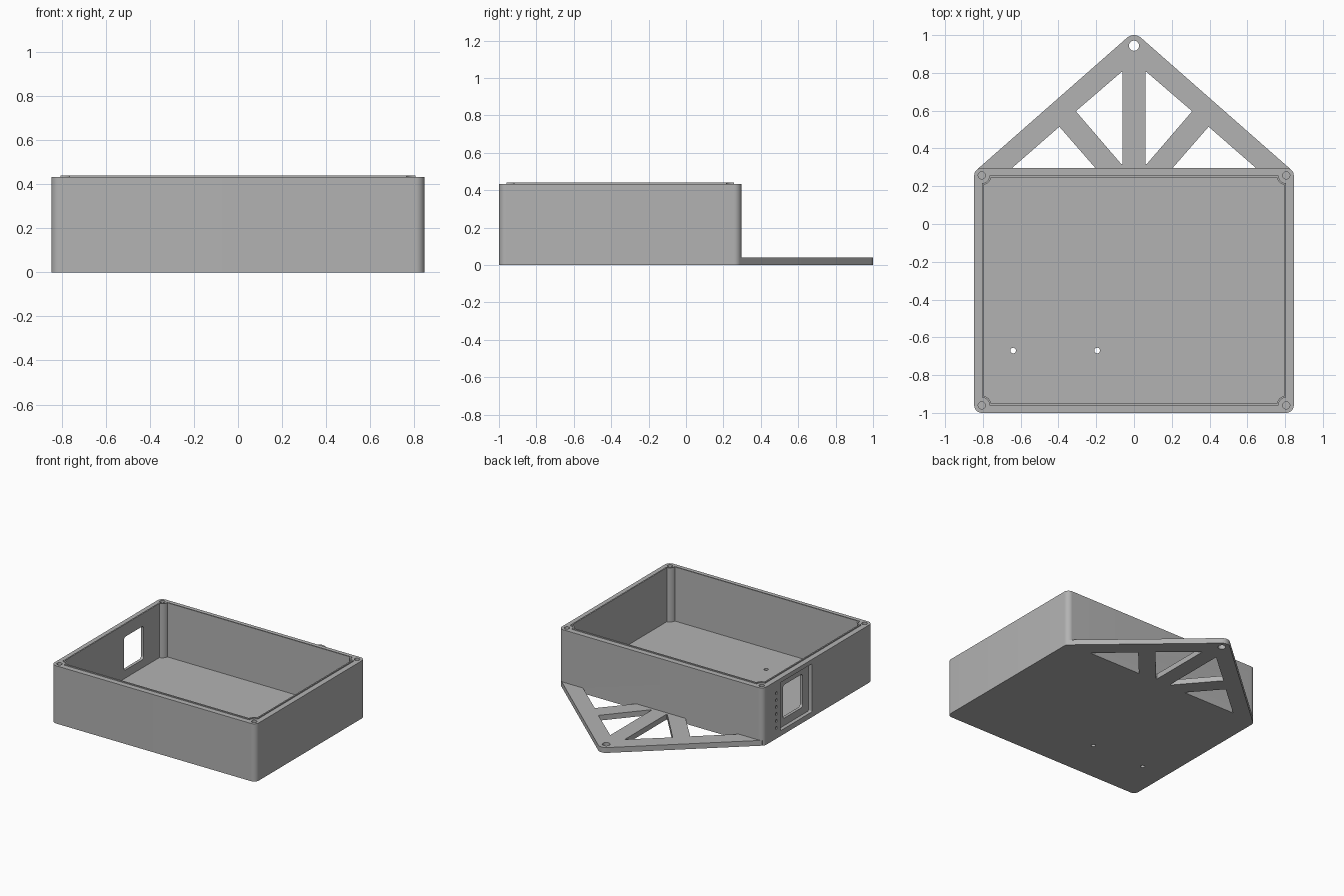
import bpy, bmesh
from math import sin, cos, asin, pi, radians

cube = bpy.data.objects.get("Cube")
if cube:
    bpy.data.objects.remove(cube, do_unlink=True)

grey = bpy.data.materials.new("plain grey")
grey.use_nodes = True
tone = (0.45, 0.45, 0.45, 1)
grey.diffuse_color = tone
grey.node_tree.nodes["Principled BSDF"].inputs["Base Color"].default_value = tone

# Main dimensions
HX, FRONT, BACK = 0.846, -1.0, 0.297
CY, HY = (FRONT + BACK) / 2, (BACK - FRONT) / 2
WALL_TOP, LIP_TOP, FLOOR = 0.432, 0.44, 0.035
R = 0.04                                  # corner radius, screw inset
SIGNS = [(1, 1), (-1, 1), (-1, -1), (1, -1)]


def arc(cx, cy, r, a0, a1, n=10):
    return [(cx + r * cos(a0 + (a1 - a0) * i / n),
             cy + r * sin(a0 + (a1 - a0) * i / n)) for i in range(n + 1)]


def circle(cx, cy, r, n=28):
    return arc(cx, cy, r, 0, 2 * pi, n)[:-1]


def rounded_rect(cx, cy, hx, hy, r):
    pts = []
    for i, (sx, sy) in enumerate(SIGNS):
        pts += arc(cx + sx * (hx - r), cy + sy * (hy - r), r, i * pi / 2, (i + 1) * pi / 2)
    return pts


def notched_rect(r, d):
    """Rectangle set d inside the screw centres, notched round each screw."""
    pts, off = [], asin(d / r)
    for i, (sx, sy) in enumerate(SIGNS):
        turn = i * pi / 2
        pts += arc(sx * (HX - R), CY + sy * (HY - R), r,
                   turn + 1.5 * pi - off, turn + pi + off)
    return pts


def prism(name, pts, lo, hi, axis="z"):
    """Extrude a 2D outline along z, or a (y, z) outline along x."""
    def place(p, h):
        return (p[0], p[1], h) if axis == "z" else (h, p[0], p[1])
    bm = bmesh.new()
    a = [bm.verts.new(place(p, lo)) for p in pts]
    b = [bm.verts.new(place(p, hi)) for p in pts]
    bm.faces.new(a)
    bm.faces.new(b)
    for i in range(len(pts)):
        j = (i + 1) % len(pts)
        bm.faces.new((a[i], a[j], b[j], b[i]))
    bmesh.ops.recalc_face_normals(bm, faces=bm.faces)
    mesh = bpy.data.meshes.new(name)
    bm.to_mesh(mesh)
    bm.free()
    mesh.materials.append(grey)
    obj = bpy.data.objects.new(name, mesh)
    bpy.context.collection.objects.link(obj)
    return obj


def combine(target, tool, operation="DIFFERENCE"):
    mod = target.modifiers.new("combine", "BOOLEAN")
    mod.operation, mod.solver, mod.object = operation, "EXACT", tool
    bpy.context.view_layer.objects.active = target
    bpy.ops.object.modifier_apply(modifier=mod.name)
    bpy.data.objects.remove(tool, do_unlink=True)


# Hanging bracket: triangle with rounded apex, tangent to the box corners
slope = radians(41.2)
apex_y, apex_r = 0.944, 0.056
sx, sy = HX - R + R * sin(slope), BACK - R + R * cos(slope)
outline = [(-sx, BACK - 0.03), (sx, BACK - 0.03), (sx, sy)]
outline += arc(0, apex_y, apex_r, pi / 2 - slope, pi / 2 + slope) + [(-sx, sy)]
bracket = prism("hanging_bracket", outline, 0, 0.04)
combine(bracket, prism("hang_hole", circle(0, apex_y, 0.027), -0.1, 0.1))
for s in (-1, 1):
    for tri in ([(0.645, BACK), (0.395, 0.515), (0.205, BACK)],
                [(0.06, 0.81), (0.308, 0.597), (0.068, 0.318), (0.06, 0.318)]):
        combine(bracket, prism("truss_gap", [(s * x, y) for x, y in tri], -0.1, 0.1))

# Box shell with raised lip and corner screw posts
box = prism("enclosure_box", rounded_rect(0, CY, HX, HY, R), 0, WALL_TOP)
combine(box, prism("lip", notched_rect(0.041, 0), 0.4, LIP_TOP), "UNION")
combine(box, prism("cavity", notched_rect(0.051, 0.01), FLOOR, 0.6))
combine(box, bracket, "UNION")

# Screw holes in the posts
for x, y in SIGNS:
    combine(box, prism("screw_hole", circle(x * (HX - R), CY + y * (HY - R), 0.019),
                       0.25, 0.6))

# Floor mounting holes
for x in (-0.64, -0.195):
    combine(box, prism("floor_hole", circle(x, -0.67, 0.015), -0.1, 0.1))

# Socket recess and opening in the right wall
combine(box, prism("socket_recess", rounded_rect(-0.095, 0.22, 0.185, 0.18, 0.008),
                   -1, -HX + 0.028, "x"))
combine(box, prism("socket_opening", rounded_rect(-0.095, 0.22, 0.117, 0.125, 0.022),
                   -1, -0.7, "x"))

# Column of shallow dimples beside the recess
for i in range(6):
    combine(box, prism("dimple", circle(0.14, 0.08 + i * 0.052, 0.011, 12),
                       -1, -HX + 0.008, "x"))

# Shading
bpy.ops.object.select_all(action="DESELECT")
box.select_set(True)
bpy.context.view_layer.objects.active = box
bpy.ops.object.shade_smooth_by_angle(angle=radians(30))
